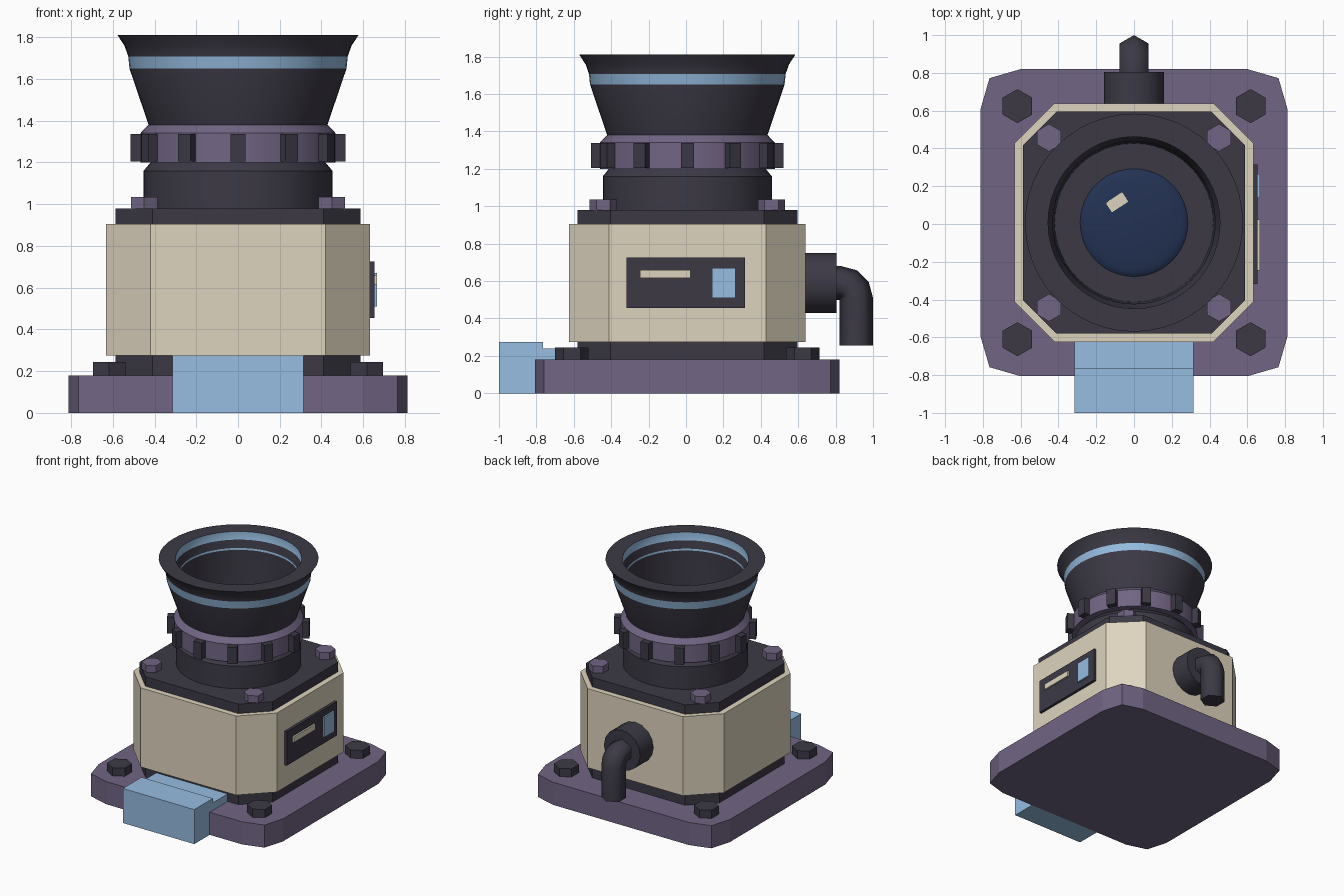
import bpy, bmesh
from math import sin, cos, pi, radians
from mathutils import Vector, Matrix

cube = bpy.data.objects.get("Cube")
if cube:
    bpy.data.objects.remove(cube)

CY = 0.007  # the housing sits slightly behind the origin


def material(name, *rgb):
    lin = [((c / 255 + 0.055) / 1.055) ** 2.4 for c in rgb] + [1]
    m = bpy.data.materials.new(name)
    m.use_nodes = True
    m.diffuse_color = lin
    m.node_tree.nodes["Principled BSDF"].inputs["Base Color"].default_value = lin
    return m


DARK = material("charcoal", 60, 57, 69)
PURPLE = material("dusty purple", 113, 101, 132)
CREAM = material("cream", 222, 212, 190)
BLUE = material("light blue", 150, 189, 225)
NAVY = material("lens navy", 35, 50, 84)


def finish(name, bm, *mats, smooth=False):
    bmesh.ops.remove_doubles(bm, verts=bm.verts, dist=1e-5)
    bmesh.ops.recalc_face_normals(bm, faces=bm.faces)
    me = bpy.data.meshes.new(name)
    bm.to_mesh(me)
    bm.free()
    for m in mats:
        me.materials.append(m)
    ob = bpy.data.objects.new(name, me)
    bpy.context.collection.objects.link(ob)
    if smooth:
        bpy.ops.object.select_all(action="DESELECT")
        ob.select_set(True)
        bpy.context.view_layer.objects.active = ob
        bpy.ops.object.shade_smooth_by_angle(angle=radians(28))
    return ob


def prism(name, points, offset, mat):
    """Extrude a closed 3D outline along an offset."""
    bm = bmesh.new()
    face = bm.faces.new([bm.verts.new(p) for p in points])
    new = bmesh.ops.extrude_face_region(bm, geom=[face])["geom"]
    bmesh.ops.translate(bm, vec=offset, verts=[v for v in new if isinstance(v, bmesh.types.BMVert)])
    return finish(name, bm, mat)


def slab(name, corner, z0, z1, mat):
    """Square slab whose corner outline is mirrored into all quadrants."""
    back = corner[::-1]
    outline = (corner + [(-x, y) for x, y in back]
               + [(-x, -y) for x, y in corner] + [(x, -y) for x, y in back])
    return prism(name, [(x, y + CY, z0) for x, y in outline], (0, 0, z1 - z0), mat)


def box(name, lo, hi, mat, turn=None):
    lo, hi = Vector(lo), Vector(hi)
    bm = bmesh.new()
    bmesh.ops.create_cube(bm, size=1)
    bmesh.ops.scale(bm, vec=hi - lo, verts=bm.verts)
    bmesh.ops.translate(bm, vec=(lo + hi) / 2, verts=bm.verts)
    if turn:
        bmesh.ops.transform(bm, matrix=turn, verts=bm.verts)
    return finish(name, bm, mat)


def stitch(bm, rings, close=False):
    """Skin a list of vertex rings, giving one strip of faces per pair."""
    strips = []
    n = len(rings[0])
    for a, b in zip(rings, rings[1:] + rings[:1] if close else rings[1:]):
        strips.append([bm.faces.new((a[i], a[(i + 1) % n], b[(i + 1) % n], b[i])) for i in range(n)])
    return strips


def lathe(name, profile, *mats, tint=(), sides=48):
    bm = bmesh.new()
    rings = [[bm.verts.new((r * cos(2 * pi * i / sides), CY + r * sin(2 * pi * i / sides), z))
              for i in range(sides)] for r, z in profile]
    for k, strip in enumerate(stitch(bm, rings)):
        for f in strip:
            f.material_index = int(k in tint)
    return finish(name, bm, *mats, smooth=True)


def cylinder(name, centre, r, depth, sides, mat, rot=None, smooth=False):
    bm = bmesh.new()
    m = Matrix.Translation(centre) @ (rot or Matrix())
    bmesh.ops.create_cone(bm, cap_ends=True, segments=sides, radius1=r, radius2=r, depth=depth, matrix=m)
    return finish(name, bm, mat, smooth=smooth)


# Base, housing and flange plates
slab("base_plate", [(.813, .6), (.765, .765), (.6, .813)], 0, .18, PURPLE)
slab("lower_flange", [(.588, .41), (.41, .588)], .18, .275, DARK)
slab("housing", [(.632, .42), (.42, .632)], .275, .905, CREAM)
slab("upper_flange", [(.588, .41), (.41, .588)], .905, .98, DARK)

# Hexagonal bolts at the four corners
for sx, side in ((1, "left"), (-1, "right")):
    for sy, end in ((1, "back"), (-1, "front")):
        for kind, d, r, z0, z1, mat in (("base", .617, .09, .17, .245, DARK),
                                        ("flange", .45, .073, .97, 1.035, PURPLE)):
            cylinder(f"{kind}_bolt_{end}_{side}", (sx * d, sy * d + CY, (z0 + z1) / 2),
                     r, z1 - z0, 6, mat)

# Stepped front tab
tab = [(-1, 0), (-.806, 0), (-.806, .1), (-.57, .1), (-.57, .24), (-.765, .24), (-.765, .275), (-1, .275)]
prism("front_tab", [(-.315, y, z) for y, z in tab], (.63, 0, 0), BLUE)

# Side display panel
box("side_panel", (.62, -.318, .455), (.653, .315, .725), DARK)
box("panel_strip", (.65, -.245, .615), (.666, .025, .66), CREAM)
box("panel_window", (.65, .138, .51), (.666, .264, .67), BLUE)

# Neck and grip ring
lathe("neck", [(0, .97), (.452, .97), (.452, 1.16), (.415, 1.205), (0, 1.205)], DARK)
lathe("grip_ring", [(0, 1.2), (.468, 1.2), (.468, 1.34), (.43, 1.38), (.3, 1.38)], PURPLE)
for k in range(12):
    turn = Matrix.Translation((0, CY, 0)) @ Matrix.Rotation(k * pi / 6, 4, "Z")
    box(f"grip_tooth_{k + 1}", (.44, -.035, 1.205), (.515, .035, 1.337), DARK, turn)

# Flared hood with an outer band and a lined mouth
hood = [(.425, 1.37), (.52, 1.65), (.526, 1.708), (.543, 1.757), (.577, 1.81), (.455, 1.81),
        (.455, 1.745), (.43, 1.69), (.43, 1.675), (.42, 1.39), (0, 1.39)]
lathe("hood", hood, DARK, BLUE, tint=(1, 5, 7))

# Domed lens with a small glint
dome = [(.29 * cos(a), 1.385 + .04 * sin(a)) for a in (k * pi / 12 for k in range(7))]
lathe("lens", dome, NAVY)
glint = Matrix.Translation((-.09, .115, 1.42)) @ Matrix.Rotation(radians(33), 4, "Z")
box("lens_glint", (-.052, -.03, -.004), (.052, .03, .004), CREAM, glint)

# Rear cable socket and elbow pipe
cylinder("cable_socket", (0, .715, .59), .16, .18, 16, DARK, Matrix.Rotation(pi / 2, 4, "X"), smooth=True)
bm = bmesh.new()
rings = []
path = [(.78, .59, 0), (.83, .59, 0), (.87, .579, 30), (.899, .55, 60), (.91, .51, 90), (.91, .255, 90)]
for y, z, bend in path:
    out = Vector((0, sin(radians(bend)), cos(radians(bend))))
    rings.append([bm.verts.new(Vector((0, y, z)) + .09 * (out * cos(k * pi / 3) + Vector((sin(k * pi / 3), 0, 0))))
                  for k in range(6)])
stitch(bm, rings)
bm.faces.new(rings[0])
bm.faces.new(rings[-1])
pipe = finish("elbow_pipe", bm, DARK)
for f in pipe.data.polygons:
    f.use_smooth = len(f.vertices) == 4
